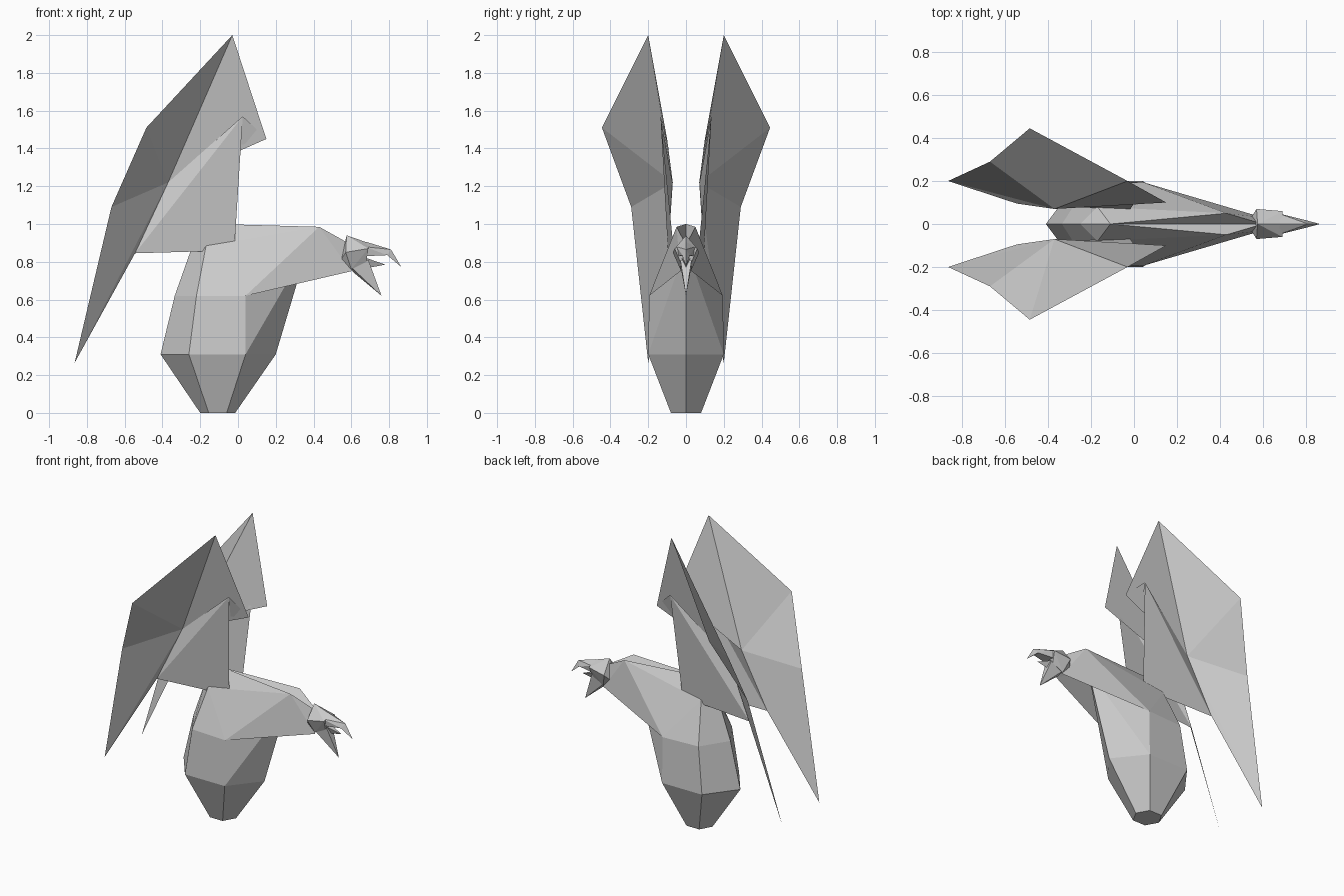
import bpy, bmesh

if "Cube" in bpy.data.objects:
    bpy.data.objects.remove(bpy.data.objects["Cube"])


def finish(name, bm):
    bmesh.ops.remove_doubles(bm, verts=bm.verts[:], dist=0.0005)
    bmesh.ops.recalc_face_normals(bm, faces=bm.faces[:])
    mesh = bpy.data.meshes.new(name)
    bm.to_mesh(mesh)
    bm.free()
    obj = bpy.data.objects.new(name, mesh)
    bpy.context.collection.objects.link(obj)
    return obj


def mirrored(name, points, faces):
    """Faces named by point letters, built on both sides of y = 0."""
    bm = bmesh.new()
    for side in (1, -1):
        vs = {k: bm.verts.new((x, side * y, z)) for k, (x, y, z) in points.items()}
        for f in faces.split():
            order = f.split("-")[::side]
            bm.faces.new([vs[k] for k in order])
    return finish(name, bm)


def hull(name, points):
    """Convex faceted block from half of its corner points."""
    bm = bmesh.new()
    for x, y, z in points:
        bm.verts.new((x, y, z))
        if y:
            bm.verts.new((x, -y, z))
    res = bmesh.ops.convex_hull(bm, input=bm.verts[:])
    junk = [v for v in res["geom_interior"] if isinstance(v, bmesh.types.BMVert)]
    bmesh.ops.delete(bm, geom=junk, context="VERTS")
    return finish(name, bm)


# Six-sided body rising into a forward-reaching neck
body = {
    "a0": (-.20, 0, 0), "b0": (-.155, .08, 0), "c0": (-.06, .08, 0), "d0": (-.015, 0, 0),
    "a1": (-.41, 0, .31), "b1": (-.26, .20, .31), "c1": (.04, .20, .31), "d1": (.20, 0, .31),
    "a2": (-.335, 0, .62), "b2": (-.22, .18, .62), "c2": (.04, .195, .62), "d2": (.37, 0, .88),
    "a3": (-.25, 0, .86), "b3": (-.17, .08, .88),
    "t": (-.11, 0, 1.0), "s": (.43, .05, .985),
    "n": (.60, 0, .89), "m": (.60, .03, .75), "e": (.60, 0, .80),
}
mirrored("body", body,
         "a0-b0-c0-d0 a0-a1-b1-b0 b0-b1-c1-c0 c0-c1-d1-d0 "
         "a1-a2-b2-b1 b1-b2-c2-c1 c1-c2-d2 c1-d2-d1 "
         "a2-a3-b3-b2 a3-t-b3 b2-b3-c2 c2-b3-s b3-t-s "
         "t-n-s c2-s-m s-n-m c2-m-d2 d2-m-e m-n-e")

# Upright wings: large outer feather sheet
wing = {
    "top": (-.03, .20, 2.0), "out": (-.485, .445, 1.51), "low": (-.67, .29, 1.09),
    "tip": (-.865, .20, .265), "in": (-.37, .07, 1.22), "fore": (.15, .10, 1.45),
    "heel": (-.545, .095, .845),
}
mirrored("wing_feathers", wing,
         "top-out-in out-low-in low-tip-in tip-heel-in top-in-fore")

# Inner wing panels joining the back
arm = {
    "e": (.025, .135, 1.57), "c": (-.37, .072, 1.22), "f": (-.545, .095, .845),
    "h": (-.02, .065, .86), "k": (.10, .115, 1.50), "g": (.01, .09, 1.39),
}
mirrored("wing_arms", arm, "e-c-f e-f-h e-g-k")

# Head, hooked beak, jaw and throat wattle
hull("head", [(.545, .03, .81), (.575, 0, .94), (.57, .07, .85), (.69, .06, .87),
              (.69, 0, .90), (.60, .03, .76), (.68, .03, .80)])
hull("upper_beak", [(.67, .05, .88), (.68, 0, .905), (.81, 0, .865),
                    (.79, .02, .835), (.68, .04, .83)])
hull("beak_hook", [(.81, 0, .865), (.79, .02, .835), (.865, 0, .772)])
hull("jaw", [(.65, .03, .83), (.65, 0, .76), (.78, 0, .785)])
hull("wattle", [(.59, .03, .78), (.69, .03, .81), (.61, 0, .745), (.76, 0, .62)])
